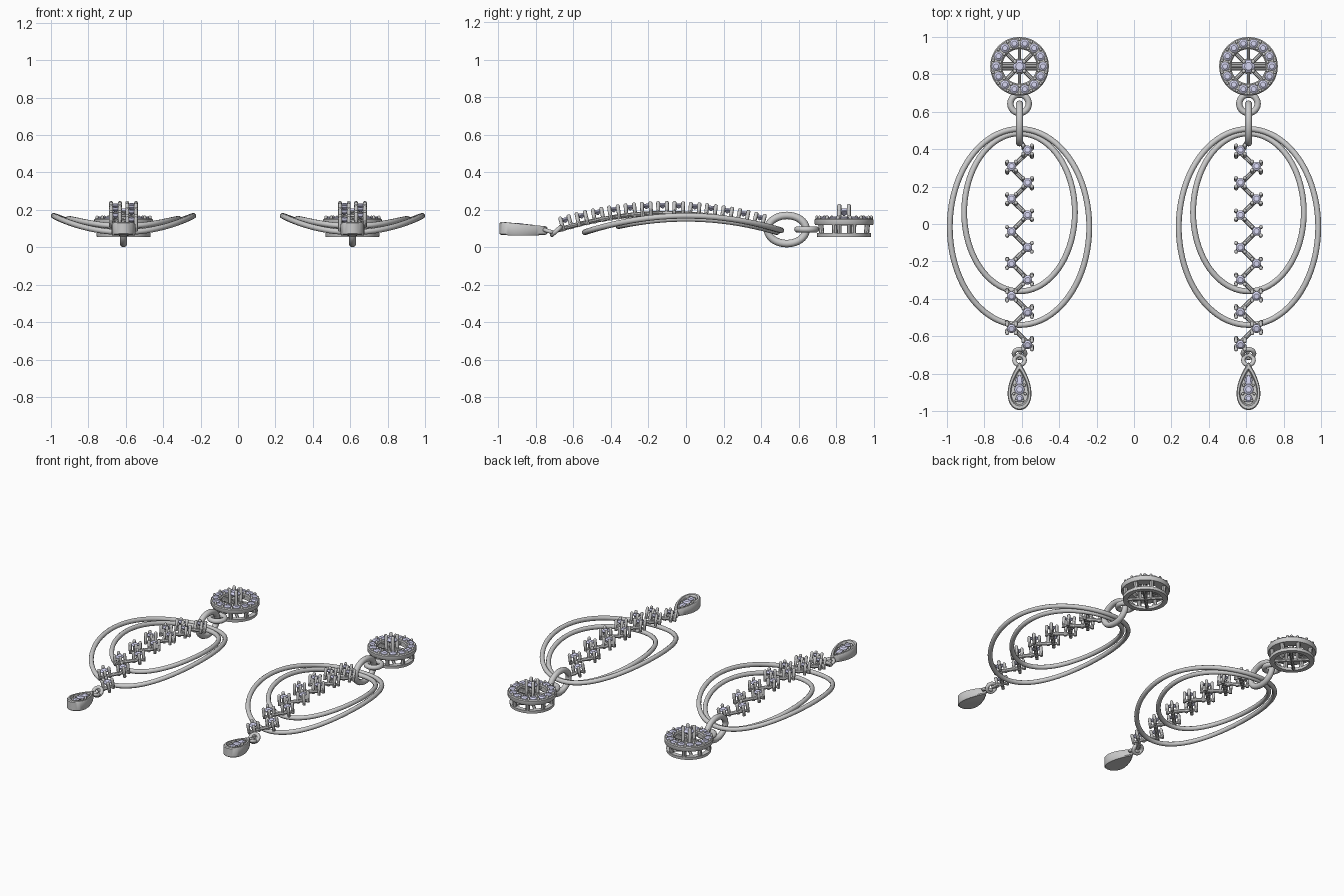
import bpy, bmesh
from math import sin, cos, pi
from mathutils import Vector as V

if "Cube" in bpy.data.objects:
    bpy.data.objects.remove(bpy.data.objects["Cube"])

CX = -0.612  # centre line of the left earring; the right one is mirrored
X, Y, Z = V((1, 0, 0)), V((0, 1, 0)), V((0, 0, 1))
gem_mat = bpy.data.materials.new("pale_gem")
gem_mat.diffuse_color = (0.68, 0.68, 0.9, 1)
gem_mat.use_nodes = True
gem_mat.node_tree.nodes["Principled BSDF"].inputs["Base Color"].default_value = gem_mat.diffuse_color


def finish(bm, name, mat=None, angle=40):
    bmesh.ops.recalc_face_normals(bm, faces=bm.faces)
    bmesh.ops.translate(bm, verts=bm.verts, vec=(CX, 0, 0))
    me = bpy.data.meshes.new(name)
    bm.to_mesh(me)
    bm.free()
    ob = bpy.data.objects.new(name, me)
    bpy.context.collection.objects.link(ob)
    if mat:
        me.materials.append(mat)
    bpy.ops.object.select_all(action='DESELECT')
    ob.select_set(True)
    bpy.context.view_layer.objects.active = ob
    bpy.ops.object.shade_smooth_by_angle(angle=angle * pi / 180)
    m = ob.modifiers.new("pair", 'MIRROR')
    m.use_mirror_merge = False
    return ob


def skin(bm, loops, closed=False, caps=True):
    """Bridge rows of points into a surface."""
    rows = [[bm.verts.new(p) for p in l] for l in loops]
    n = len(rows[0])
    for i in range(len(rows) - (0 if closed else 1)):
        a, b = rows[i], rows[(i + 1) % len(rows)]
        for j in range(n):
            k = (j + 1) % n
            bm.faces.new((a[j], a[k], b[k], b[j]))
    if caps and not closed:
        bm.faces.new(rows[0][::-1])
        bm.faces.new(rows[-1])


def tube(bm, pts, r, ref=Z, closed=False, sides=10):
    pts = [V(p) for p in pts]
    n, loops = len(pts), []
    for i, p in enumerate(pts):
        a = pts[i - 1] if closed or i else p
        b = pts[(i + 1) % n] if closed or i < n - 1 else p
        t = (b - a).normalized()
        u = t.cross(ref).normalized()
        w = u.cross(t)
        rr = r[i] if isinstance(r, list) else r
        loops.append([p + rr * (cos(2 * pi * j / sides) * u + sin(2 * pi * j / sides) * w)
                      for j in range(sides)])
    skin(bm, loops, closed)


def ring(bm, c, u, w, ru, rw, r, n=40):
    pts = [V(c) + ru * cos(2 * pi * i / n) * u + rw * sin(2 * pi * i / n) * w for i in range(n)]
    tube(bm, pts, r, u.cross(w), True)


def prong(bm, base, d, length, r):
    d = d.normalized()
    tube(bm, [base, base + d * (length - r * .7), base + d * (length - r * .25), base + d * length],
         [r, r, r * .75, r * .3], X, sides=8)


def gem(bm, c, r, d=Z, stretch=1.0):
    d = d.normalized()
    w = d.cross(X).normalized()
    loops = []
    for h, s in ((-.8, .08), (-.1, 1), (.05, 1), (.35, .58)):
        loops.append([c + d * h * r + s * r * (cos(pi * j / 5) * X + stretch * sin(pi * j / 5) * w)
                      for j in range(10)])
    skin(bm, loops)


def lathe(bm, c, prof, n=48):
    skin(bm, [[c + V((r * cos(2 * pi * i / n), r * sin(2 * pi * i / n), z)) for r, z in prof]
              for i in range(n)], True)


def polar(c, r, a, z):
    return c + V((r * cos(a), r * sin(a), z))


# Round stud: pave halo, lower gallery ring, posts
S = V((0, 0.843, 0))
bm = bmesh.new()
lathe(bm, S, [(.092, .118), (.152, .118), (.157, .125), (.157, .148), (.151, .154), (.098, .154), (.092, .148)])
lathe(bm, S, [(.112, .056), (.143, .056), (.145, .076), (.114, .076)])
for i in range(8):
    a = pi / 8 + i * pi / 4
    tube(bm, [polar(S, .129, a, .066), polar(S, .135, a, .13)], .014, X, sides=8)
finish(bm, "stud_halo_frame")

# Pave gems and their grain beads
gems, bm = bmesh.new(), bmesh.new()
N = 14
for i in range(N):
    a = 2 * pi * (i + .5) / N + pi / 2
    gem(gems, polar(S, .125, a, .157), .024)
    for r in (.105, .145):
        prong(bm, polar(S, r, a + pi / N, .14), Z, .029, .0085)
finish(bm, "halo_beads")

# Centre basket with cross bars
bm = bmesh.new()
for i in range(4):
    a = pi / 4 + i * pi / 2
    b = i * pi / 2
    prong(bm, polar(S, .036, a, .062), Z, .17, .011)
    tube(bm, [polar(S, 0, a, .066), polar(S, .12, a, .066)], .011, sides=8)
    tube(bm, [polar(S, .02, b, .135), polar(S, .1, b, .135)], .009, sides=8)
for o in (-.013, .013):
    tube(bm, [S + V((-.1, o, .13)), S + V((.1, o, .13))], .01, sides=8)
ring(bm, S + Z * .125, X, Y, .034, .034, .008)
finish(bm, "stud_basket")
gem(gems, S + Z * .195, .036)

# Jump rings between stud and hoops
bm = bmesh.new()
ring(bm, (0, .643, .096), X, Y, .049, .049, .017)
finish(bm, "stud_loop")
bm = bmesh.new()
ring(bm, (0, .538, .095), Y, Z, .103, .075, .02)
finish(bm, "connector_link")

# Two oval hoops, arched along their length
for name, rx, y0, y1, zt in (("outer_hoop", .373, -.54, .508, .168), ("inner_hoop", .296, -.36, .485, .152)):
    bm = bmesh.new()
    c, h, n = (y0 + y1) / 2, (y1 - y0) / 2, 80
    pts = []
    for i in range(n):
        y = c + h * sin(2 * pi * i / n)
        pts.append((rx * cos(2 * pi * i / n), y, zt - .3 * y * y))
    tube(bm, pts, .0155, Z, True)
    finish(bm, name)

# Zigzag gem chain following the arch
bars, bm = bmesh.new(), bmesh.new()
path = [V((0, .45, .105))]
for i in range(13):
    y = .4 - .0876 * i
    d = V((0, .51 * (y + .1), 1)).normalized()
    t = X.cross(d) * -1
    top = V(((.043 if i % 2 == 0 else -.043), y, .247 - .255 * (y + .1) ** 2))
    base = top - d * .08
    path.append(base + d * .015)
    for sx in (-1, 1):
        for sy in (-1, 1):
            o = .023 * (sx * X + sy * t)
            prong(bm, base + o, d, .08, .0105)
        tube(bars, [base + d * .012 - .024 * (sx * X + t), base + d * .012 + .024 * (sx * X + t)], .009, d, sides=8)
    gem(gems, top - d * .02, .025, d)
path.append(V((0, -.69, .09)))
for a, b in zip(path, path[1:]):
    tube(bars, [a, b], .0125, Z, sides=8)
finish(bm, "chain_prongs")
finish(bars, "chain_bars")

# Small rings above the drop
bm = bmesh.new()
ring(bm, (0, -.692, .087), X, V((0, .75, .66)), .03, .03, .012, 28)
ring(bm, (0, -.728, .085), X, V((0, .95, -.3)), .028, .028, .011, 28)
finish(bm, "drop_rings")

# Teardrop pendant with recessed gem bed
bm = bmesh.new()
def drop(scale, dz, bottom=False, n=40):
    out = []
    for i in range(n):
        t = 2 * pi * (i + .5) / n
        x = .081 * sin(t) * abs(sin(t / 2)) ** .9
        y = .128 * cos(t)
        z = (.062 + .05 * (y / .128) ** 2 * .1) if bottom else .124 - .09 * y
        out.append((x * scale, -.867 + y * scale - (1 - scale) * .025, z + dz))
    return out
skin(bm, [drop(.93, 0, True), drop(1, .006, True), drop(1, -.006), drop(.94, 0),
          drop(.78, 0), drop(.7, -.018)])
for y, x in ((-.815, .012), (-.862, .025), (-.908, .03), (-.945, .018)):
    for s in (-1, 1):
        prong(bm, V((s * x, y, .09)), Z, .035 - .09 * (y + .867), .008)
finish(bm, "teardrop_pendant")
D = V((0, .09, 1))
for y, r, st in ((-.835, .021, 1.4), (-.885, .027, 1.0), (-.932, .021, 1.0)):
    gem(gems, V((0, y, .118 - .09 * (y + .867))), r, D, st)

finish(gems, "gems", gem_mat, 15)
